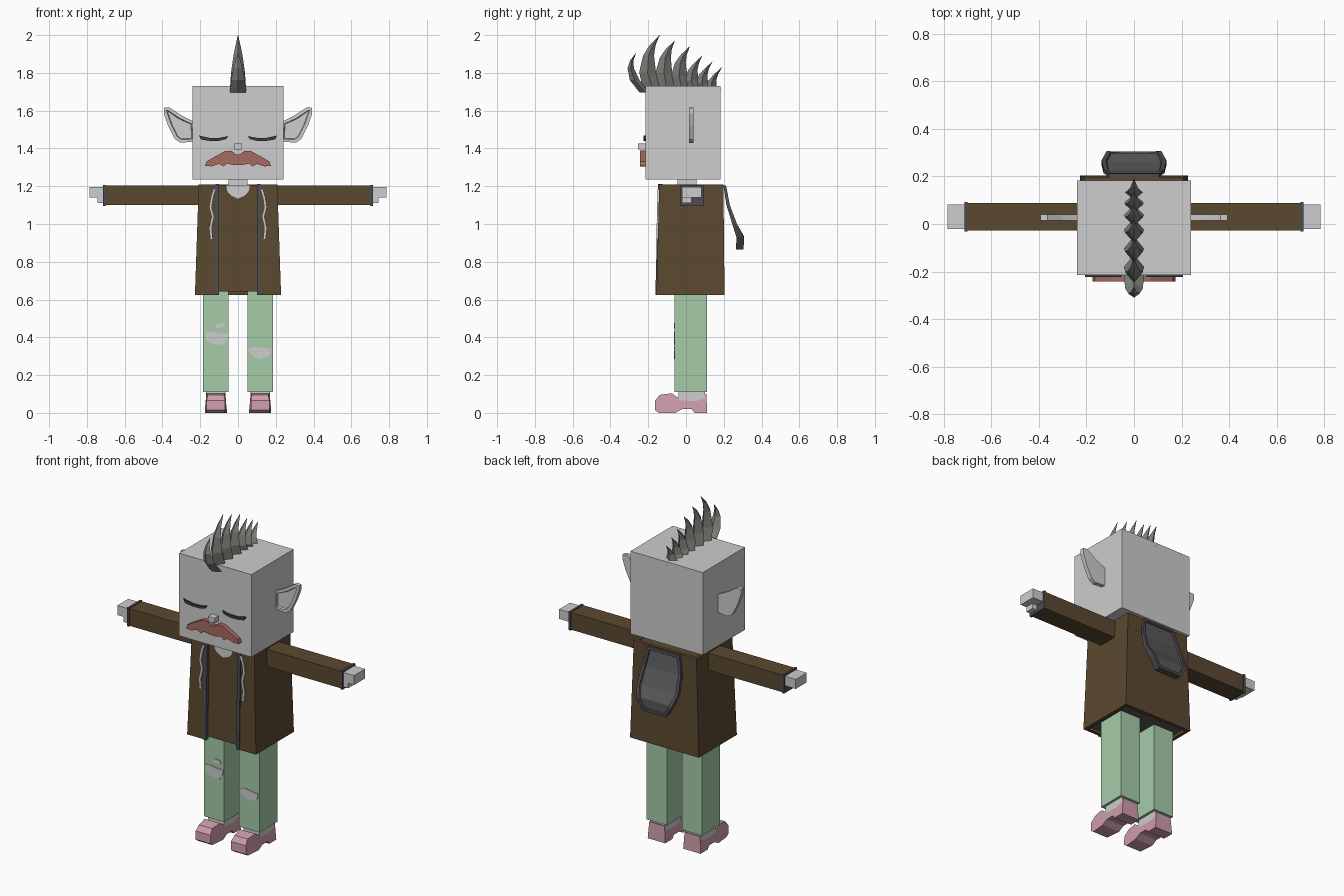
import bpy
import bmesh
from mathutils import Vector

cube = bpy.data.objects.get("Cube")
if cube:
    bpy.data.objects.remove(cube, do_unlink=True)


def material(name, *rgb):
    m = bpy.data.materials.new(name)
    m.use_nodes = True
    m.diffuse_color = (*rgb, 1)
    m.node_tree.nodes["Principled BSDF"].inputs["Base Color"].default_value = (*rgb, 1)
    return m


SKIN = material("pale grey skin", .61, .61, .61)
BROWN = material("brown cloth", .105, .066, .03)
GREEN = material("green trousers", .38, .6, .39)
PINK = material("pink shoes", .62, .34, .41)
RED = material("dusty red moustache", .38, .145, .12)
TRIM = material("dark grey trim", .075, .075, .085)
LINING = material("grey lining", .1, .1, .1)
HAIR = material("grey green hair", .2, .215, .19)
EYE = material("charcoal lashes", .045, .045, .045)


def finish(name, bm, *mats):
    mesh = bpy.data.meshes.new(name)
    bm.to_mesh(mesh)
    bm.free()
    for m in mats:
        mesh.materials.append(m)
    obj = bpy.data.objects.new(name, mesh)
    bpy.context.collection.objects.link(obj)
    return obj


def bridge(rings):
    """Join equal rings of points into a closed solid."""
    bm = bmesh.new()
    loops = [[bm.verts.new(p) for p in ring] for ring in rings]
    n = len(loops[0])
    for a, b in zip(loops, loops[1:]):
        for i in range(n):
            j = (i + 1) % n
            bm.faces.new((a[i], a[j], b[j], b[i]))
    bm.faces.new(loops[0])
    bm.faces.new(loops[-1])
    bmesh.ops.recalc_face_normals(bm, faces=bm.faces)
    return bm


def rect(x0, x1, y0, y1, z):
    return [(x0, y0, z), (x1, y0, z), (x1, y1, z), (x0, y1, z)]


def box(name, mat, x, y, z):
    return finish(name, bridge([rect(*x, *y, z[0]), rect(*x, *y, z[1])]), mat)


def plate(name, mat, pts, front, back, side=1):
    """Outline in x and z, given depth by two functions of z."""
    rings = [[(side * x, f(z), z) for x, z in pts] for f in (front, back)]
    return finish(name, bridge(rings), mat)


def flat(y):
    return lambda z: y


def both_ways(half):
    """Mirror half an outline that starts and ends near the middle line."""
    return half + [(-x, z) for x, z in reversed(half)]


def coat_front(z):
    return -.156 + (z - .625) * .024


SIDES = ((1, "left"), (-1, "right"))

# Head, neck and face
box("head", SKIN, (-.24, .24), (-.215, .183), (1.235, 1.73))
box("neck", SKIN, (-.05, .05), (-.045, .055), (1.15, 1.25))
box("nose", SKIN, (-.022, .022), (-.255, -.21), (1.395, 1.425))
plate("moustache", RED, both_ways([
    (.01, 1.368), (.035, 1.388), (.07, 1.385), (.12, 1.358), (.165, 1.332), (.175, 1.308),
    (.14, 1.305), (.1, 1.318), (.075, 1.305), (.06, 1.32), (.02, 1.312)]),
    flat(-.243), flat(-.21))

for s, side in SIDES:
    plate(side + "_closed_eye", EYE,
          [(.052, 1.465), (.1, 1.456), (.15, 1.456), (.206, 1.468),
           (.195, 1.447), (.15, 1.44), (.1, 1.44), (.062, 1.45)],
          flat(-.224), flat(-.215), s)

    # Pointed ear with a hollow front
    outline = [(.23, 1.54), (.3, 1.575), (.365, 1.618), (.393, 1.615), (.393, 1.585),
               (.37, 1.52), (.335, 1.45), (.305, 1.43), (.23, 1.437)]
    bm = bridge([[(s * x, y, z) for x, z in outline] for y in (.015, .04)])
    front = [f for f in bm.faces if f.normal.y < -.9]
    bmesh.ops.inset_region(bm, faces=front, thickness=.018, depth=0)
    bmesh.ops.inset_region(bm, faces=front, thickness=.004, depth=-.01)
    finish(side + "_ear", bm, SKIN)

# Crest of curved spikes: root, bend and tip in y and z, then half depth
spikes = [((-.215, 1.695), (-.34, 1.81), (-.265, 1.905), .03),
          ((-.175, 1.71), (-.25, 1.87), (-.14, 2.0), .052)]
for tip_y, tip_z, depth in ((-.06, 1.97, .052), (.02, 1.94, .05), (.085, 1.89, .045),
                            (.14, 1.86, .04), (.19, 1.83, .035)):
    root = tip_y - .04
    spikes.append(((root, 1.71), (root - .05, tip_z - .1), (tip_y, tip_z), depth))
for i, (root, bend, tip, depth) in enumerate(spikes):
    a, b, c = Vector(root), Vector(bend), Vector(tip)
    rings = []
    for t in (0, .3, .6, .8, 1):
        p = a * (1 - t) ** 2 + b * 2 * t * (1 - t) + c * t * t
        k = max(1 - t ** 1.6, .02)
        d, w = depth * k, .043 * k
        rings.append([(0, p.x - d, p.y), (w, p.x, p.y), (0, p.x + d, p.y), (-w, p.x, p.y)])
    finish("hair_spike_%d" % (i + 1), bridge(rings), HAIR)


# Open coat: a C-shaped wall that narrows upwards
def coat_ring(w, yf, yb, z, t=.02, g=.105):
    half = [(g, yf), (w, yf), (w, yb)]
    inner = [(w - t, yb - t), (w - t, yf + t), (g, yf + t)]
    right = [(-x, y) for x, y in reversed(half)]
    right_inner = [(-x, y) for x, y in reversed(inner)]
    return [(x, y, z) for x, y in half + right + right_inner + inner]


finish("coat", bridge([coat_ring(.228, -.156, .204, .625),
                       coat_ring(.208, -.142, .198, 1.21)]), BROWN)
bm = bridge([rect(-.212, .212, -.143, .19, .642), rect(-.195, .195, -.13, .185, 1.205)])
for f in bm.faces:
    f.material_index = int(f.normal.z < -.5)
finish("shirt", bm, BROWN, LINING)
plate("neckline", SKIN, both_ways([(.062, 1.207), (.058, 1.175), (.035, 1.15), (.004, 1.136)]),
      lambda z: coat_front(z) + .006, lambda z: coat_front(z) + .02)

for s, side in SIDES:
    plate(side + "_coat_trim", TRIM, [(.1, .625), (.12, .625), (.12, 1.212), (.1, 1.212)],
          lambda z: coat_front(z) - .006, lambda z: coat_front(z) + .018, s)

    # Hanging drawstring
    path = [(.125, 1.185), (.138, 1.14), (.146, 1.09), (.133, 1.04), (.146, .98), (.14, .92)]
    ribbon = [(x - .007, z) for x, z in path] + [(x + .007, z) for x, z in reversed(path)]
    plate(side + "_drawstring", SKIN, ribbon,
          lambda z: coat_front(z) - .008, lambda z: coat_front(z) + .002, s)

    # Sleeve, cuff and hand
    def arm_box(part, mat, x, y, z):
        box(side + part, mat, sorted((s * x[0], s * x[1])), y, z)

    arm_box("_sleeve", BROWN, (.19, .703), (-.027, .088), (1.1, 1.203))
    arm_box("_cuff", TRIM, (.7, .714), (-.031, .092), (1.096, 1.207))
    arm_box("_hand", SKIN, (.71, .785), (-.022, .082), (1.14, 1.197))
    arm_box("_thumb", SKIN, (.71, .745), (-.022, .03), (1.11, 1.142))

    # Trouser leg, ankle and shoe
    arm_box("_trouser_leg", GREEN, (.05, .184), (-.06, .11), (.11, .66))
    arm_box("_ankle", SKIN, (.065, .17), (-.04, .1), (.05, .115))
    profile = [(-.145, 0), (-.165, .015), (-.163, .065), (-.14, .095), (-.075, .104),
               (-.045, .082), (.04, .08), (.108, .1), (.112, 0), (.045, 0),
               (.03, .02), (-.02, .02), (-.055, 0)]
    rings = []
    for e in (-1, 1):
        ring = []
        for y, z in profile:
            w = .058 * (.88 if z > .07 else 1) * (.85 if y < -.12 else 1)
            ring.append((s * .1175 + e * w, y, z))
        rings.append(ring)
    finish(side + "_shoe", bridge(rings), PINK)

# Torn knee holes
tears = (("right_knee_tear", [(-.176, .425), (-.14, .43), (-.085, .42), (-.052, .424),
                              (-.06, .385), (-.08, .36), (-.14, .366), (-.172, .39)]),
         ("right_thigh_tear", [(-.126, .448), (-.11, .475), (-.075, .472), (-.07, .458),
                               (-.1, .45)]),
         ("left_knee_tear", [(.052, .335), (.085, .352), (.13, .345), (.178, .338),
                             (.17, .305), (.12, .284), (.08, .3)]))
for name, pts in tears:
    plate(name, SKIN, pts, flat(-.064), flat(-.058))

# Hood hanging down the back, with a sunken outer face
rings = []
for z, y, half, thick in ((1.205, .212, .105, .014), (1.1, .232, .128, .018),
                          (1.0, .27, .136, .025), (.93, .307, .115, .04),
                          (.865, .305, .075, .04)):
    rings.append(rect(-half, half, y - thick, y, z))
bm = bridge(rings)
outer = [f for f in bm.faces if f.normal.y > .6]
bmesh.ops.inset_region(bm, faces=outer, thickness=.018, depth=0)
bmesh.ops.inset_region(bm, faces=outer, thickness=.004, depth=-.008)
for f in outer:
    f.material_index = 1
finish("hood", bm, TRIM, LINING)
